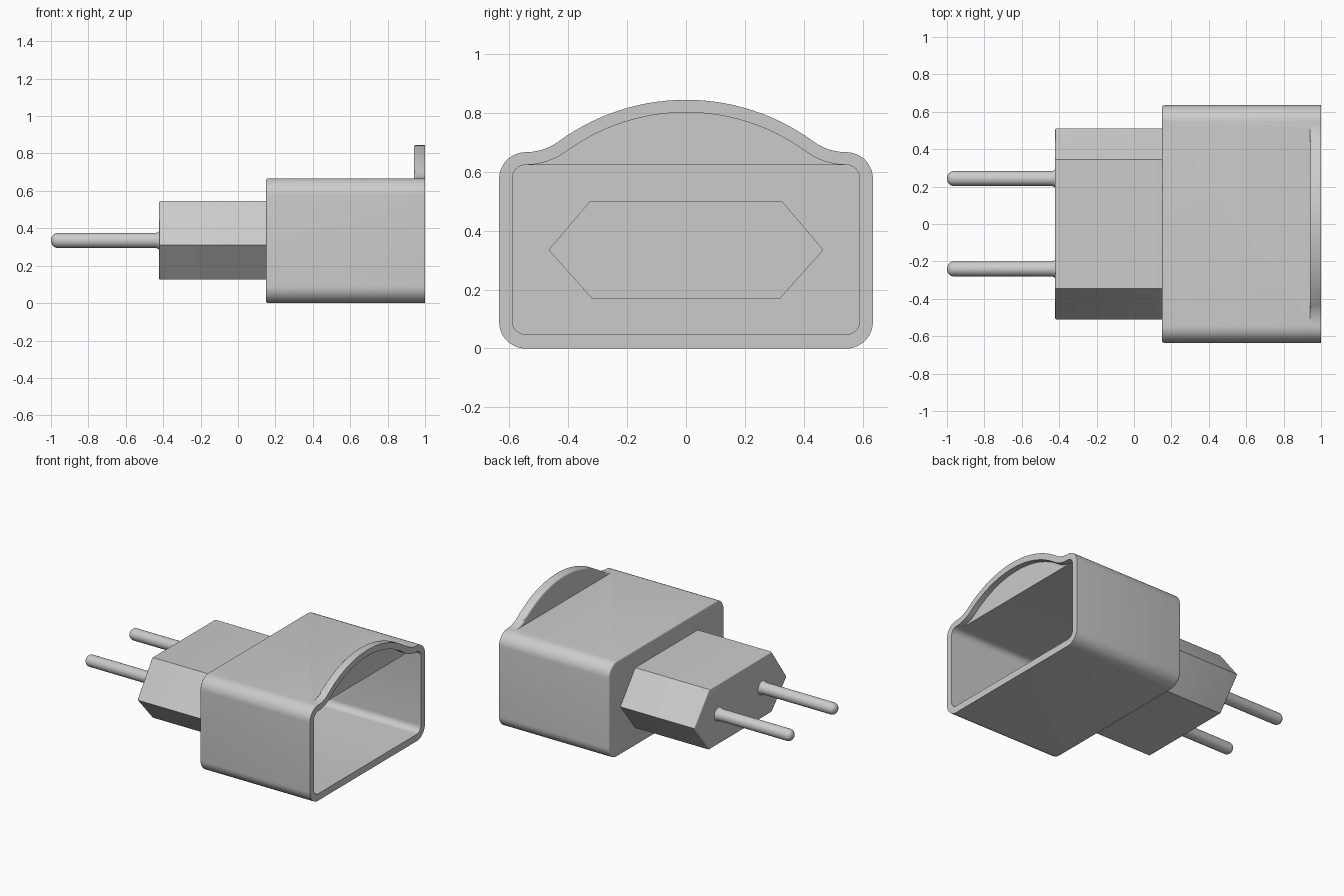
import bpy, bmesh, math

if "Cube" in bpy.data.objects:
    bpy.data.objects.remove(bpy.data.objects["Cube"], do_unlink=True)

grey = bpy.data.materials.new("light grey plastic")
grey.use_nodes = True
grey.diffuse_color = (0.6, 0.6, 0.6, 1)
grey.node_tree.nodes["Principled BSDF"].inputs["Base Color"].default_value = grey.diffuse_color

MID = 0.335      # height of the plug axis
WALL = 0.043     # shell thickness


def finish(name, bm):
    bmesh.ops.recalc_face_normals(bm, faces=bm.faces)
    mesh = bpy.data.meshes.new(name)
    bm.to_mesh(mesh)
    bm.free()
    mesh.materials.append(grey)
    ob = bpy.data.objects.new(name, mesh)
    bpy.context.collection.objects.link(ob)
    return ob


def prism(name, profile, x0, x1, bevel=0):
    """Extrude a (y, z) outline along x, rounding the rim at x0."""
    bm = bmesh.new()
    cap = bm.faces.new([bm.verts.new((x0, y, z)) for y, z in profile])
    new = bmesh.ops.extrude_face_region(bm, geom=[cap], use_keep_orig=True)["geom"]
    for v in new:
        if isinstance(v, bmesh.types.BMVert):
            v.co.x = x1
    if bevel:
        rim = [e for e in bm.edges if all(abs(v.co.x - x0) < 1e-5 for v in e.verts)]
        bmesh.ops.bevel(bm, geom=rim, offset=bevel, segments=3, profile=0.5, affect='EDGES')
    return finish(name, bm)


def rounded_box(half, z0, z1, r, n=12):
    pts = []
    for k, (cy, cz) in enumerate([(half - r, z1 - r), (r - half, z1 - r),
                                  (r - half, z0 + r), (half - r, z0 + r)]):
        for i in range(n + 1):
            a = (k + i / n) * math.pi / 2
            pts.append((cy + r * math.cos(a), cz + r * math.sin(a)))
    return pts


def crest_outline(inset, base, n=28, m=10):
    """Broad arc flowing through concave fillets to the flat top."""
    foot, low, top, fillet = 0.545, 0.667, 0.845, 0.19
    a = 2 * math.atan((top - low) / foot)
    big = foot / math.sin(a) - fillet
    r, f = big - inset, fillet + inset
    side = [(foot - f * math.sin(a * i / m), low + fillet - f * math.cos(a * i / m))
            for i in range(m)]
    arc = [(r * math.sin(a * (1 - 2 * i / n)), top - big + r * math.cos(a * (1 - 2 * i / n)))
           for i in range(n + 1)]
    return ([(foot, base)] + side + arc
            + [(-y, z) for y, z in reversed(side)] + [(-foot, base)])


def boolean(ob, tool, operation):
    mod = ob.modifiers.new(operation, 'BOOLEAN')
    mod.operation, mod.object, mod.solver = operation, tool, 'EXACT'
    bpy.context.view_layer.objects.active = ob
    bpy.ops.object.modifier_apply(modifier=mod.name)


# Housing with its arched crest, and the hexagonal plug body
housing = prism("housing", rounded_box(0.635, 0, 0.667, 0.09), 0.15, 1, 0.01)
crest = prism("crest", crest_outline(0, 0.645), 0.94, 1, 0.01)
plug = prism("plug_body", [(0.345, 0.545), (-0.345, 0.545), (-0.51, 0.31),
                           (-0.345, 0.125), (0.345, 0.125), (0.51, MID)], -0.422, 0.15, 0.008)

# Hollows
cavity = prism("cavity_cutter", rounded_box(0.59, 0.048, 0.667 - WALL, 0.045, 8), 0.195, 1.1)
recess = prism("recess_cutter", crest_outline(WALL, 0.5), 0.96, 1.1)
bore = prism("bore_cutter", [(0.325, 0.5), (-0.325, 0.5), (-0.465, MID),
                             (-0.32, 0.172), (0.32, 0.172), (0.465, MID)], -0.377, 0.3)
boolean(housing, crest, 'UNION')
for cutter in (cavity, recess, bore):
    boolean(housing, cutter, 'DIFFERENCE')
boolean(plug, bore, 'DIFFERENCE')
for helper in (crest, cavity, recess, bore):
    bpy.data.objects.remove(helper, do_unlink=True)

# Two round-tipped contact pins with a small flare at the root
parts = [housing, plug]
for name, y in (("left_pin", -0.24), ("right_pin", 0.243)):
    bm = bmesh.new()
    tip = [(-0.965 - 0.035 * math.cos(t * math.pi / 12), 0.04 * math.sin(t * math.pi / 12))
           for t in range(7)]
    path = tip + [(-0.44, 0.04), (-0.43, 0.043), (-0.42, 0.05), (-0.4, 0.05), (-0.4, 0)]
    verts = [bm.verts.new((x, y, MID + r)) for x, r in path]
    edges = [bm.edges.new(pair) for pair in zip(verts, verts[1:])]
    bmesh.ops.spin(bm, geom=verts + edges, cent=(0, y, MID), axis=(1, 0, 0),
                   angle=math.tau, steps=32)
    bmesh.ops.remove_doubles(bm, verts=bm.verts, dist=1e-4)
    parts.append(finish(name, bm))

# Smooth curves, sharp corners
bpy.ops.object.select_all(action='DESELECT')
for ob in parts:
    ob.select_set(True)
bpy.context.view_layer.objects.active = housing
bpy.ops.object.shade_smooth_by_angle(angle=math.radians(35))
